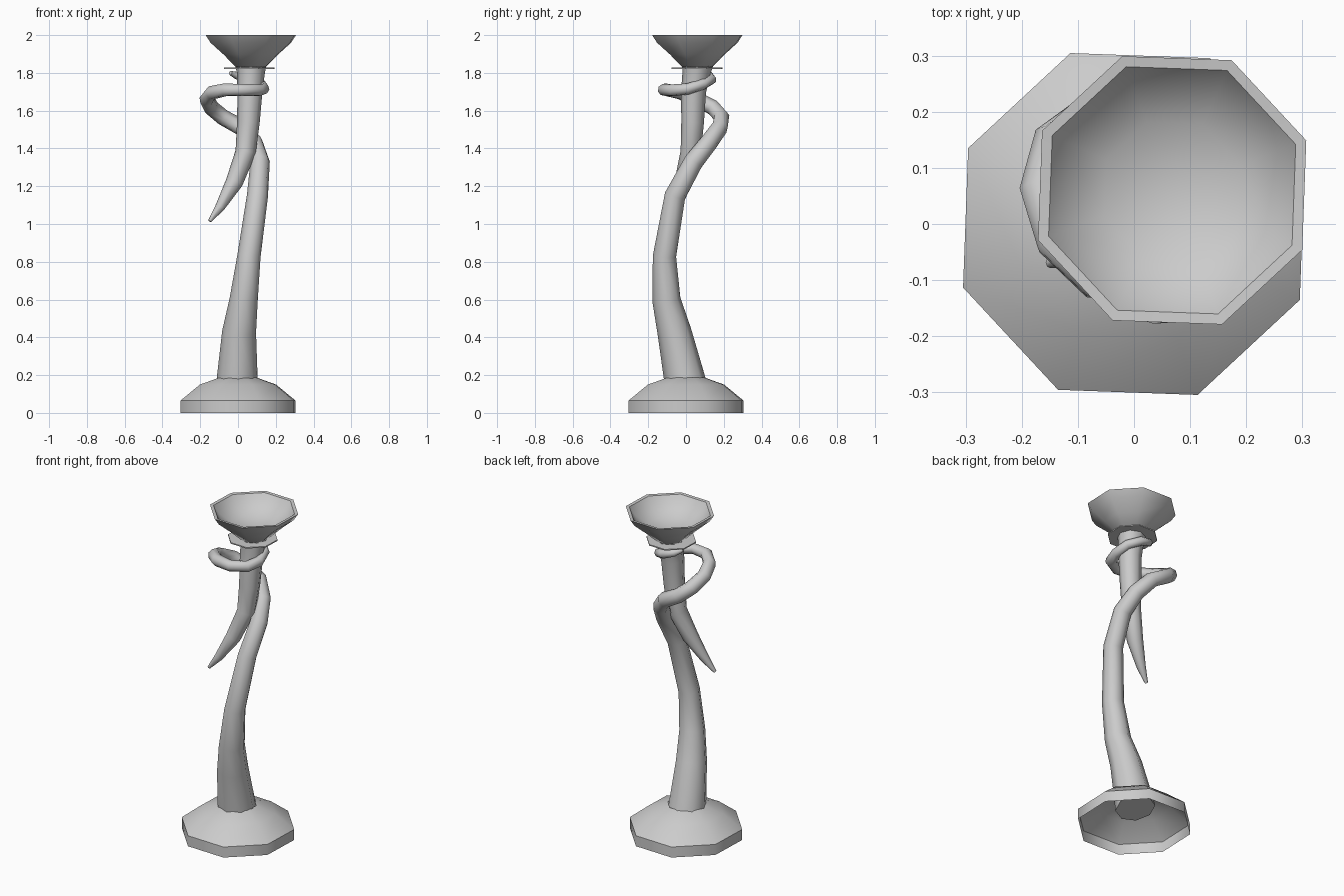
import bpy, math

SIDES = 8
PHASE = math.radians(20.4)


def finish(ob, angle):
    bpy.ops.object.select_all(action='DESELECT')
    ob.select_set(True)
    bpy.context.view_layer.objects.active = ob
    if ob.type == 'CURVE':
        bpy.ops.object.convert(target='MESH')
    bpy.ops.object.shade_smooth_by_angle(angle=math.radians(angle))


def lathe(name, cx, cy, profile, close=False, angle=50):
    """Octagonal turned shape from (radius, z) pairs; a zero radius makes a pole."""
    verts, faces, rings = [], [], []
    for r, z in profile:
        if r == 0:
            rings.append([len(verts)] * SIDES)
            verts.append((cx, cy, z))
        else:
            rings.append(list(range(len(verts), len(verts) + SIDES)))
            for i in range(SIDES):
                a = PHASE + i * math.tau / SIDES
                verts.append((cx + r * math.cos(a), cy + r * math.sin(a), z))
    pairs = list(zip(rings, rings[1:]))
    if close:
        pairs.append((rings[-1], rings[0]))
    for lo, hi in pairs:
        for i in range(SIDES):
            j = (i + 1) % SIDES
            faces.append(tuple(dict.fromkeys((lo[i], lo[j], hi[j], hi[i]))))
    me = bpy.data.meshes.new(name)
    me.from_pydata(verts, [], faces)
    ob = bpy.data.objects.new(name, me)
    bpy.context.collection.objects.link(ob)
    finish(ob, angle)
    return ob


def tube(name, path):
    """Tapered eight-sided tube through (x, y, z, radius) points."""
    cu = bpy.data.curves.new(name, 'CURVE')
    cu.dimensions = '3D'
    cu.bevel_depth = 1.0
    cu.bevel_resolution = 2
    cu.use_fill_caps = True
    sp = cu.splines.new('POLY')
    sp.points.add(len(path) - 1)
    for p, (x, y, z, r) in zip(sp.points, path):
        p.co = (x, y, z, 1)
        p.radius = r
    ob = bpy.data.objects.new(name, cu)
    bpy.context.collection.objects.link(ob)
    finish(ob, 60)
    return ob


# Hollow domed foot
lathe("base", 0, 0, [(0.325, 0), (0.325, 0.065), (0.215, 0.15), (0.105, 0.187)])

# Main stem, swaying up and curling round the neck like a tendril
tube("stem", [
    (-0.005, 0.005, 0.12, 0.113), (-0.004, -0.01, 0.19, 0.108),
    (0.006, -0.062, 0.43, 0.090), (0.030, -0.104, 0.60, 0.075),
    (0.058, -0.114, 0.83, 0.062), (0.103, -0.058, 1.15, 0.056),
    (0.117, 0.040, 1.33, 0.052), (0.085, 0.120, 1.43, 0.048),
    (0.020, 0.178, 1.51, 0.045), (-0.080, 0.188, 1.565, 0.043),
    (-0.140, 0.145, 1.615, 0.042), (-0.165, 0.060, 1.66, 0.040),
    (-0.140, -0.030, 1.695, 0.037), (-0.070, -0.100, 1.71, 0.035),
    (0.030, -0.118, 1.71, 0.032), (0.110, -0.070, 1.708, 0.032),
    (0.136, 0.010, 1.715, 0.030), (0.120, 0.090, 1.74, 0.028),
    (0.060, 0.136, 1.765, 0.026), (-0.005, 0.125, 1.785, 0.021),
    (-0.040, 0.090, 1.80, 0.012)])

# Neck under the cup, tapering down to a horn-like tip
tube("neck", [
    (0.068, 0.060, 1.85, 0.085), (0.068, 0.055, 1.80, 0.074),
    (0.063, 0.040, 1.70, 0.066), (0.055, 0.035, 1.54, 0.060),
    (0.040, 0.025, 1.38, 0.054), (-0.020, -0.015, 1.22, 0.046),
    (-0.095, -0.050, 1.09, 0.026), (-0.150, -0.070, 1.015, 0.009)])

# Thin collar below the cup
lathe("collar", 0.06, 0.058, [(0.06, 1.821), (0.143, 1.821), (0.143, 1.828), (0.06, 1.828)],
      close=True, angle=30)

# Flared cup with hollow bowl
lathe("cup", 0.068, 0.06, [
    (0, 1.83), (0.083, 1.83), (0.155, 1.898), (0.228, 1.96), (0.255, 2.0),
    (0.235, 1.998), (0.205, 1.955), (0.13, 1.905), (0, 1.885)])
